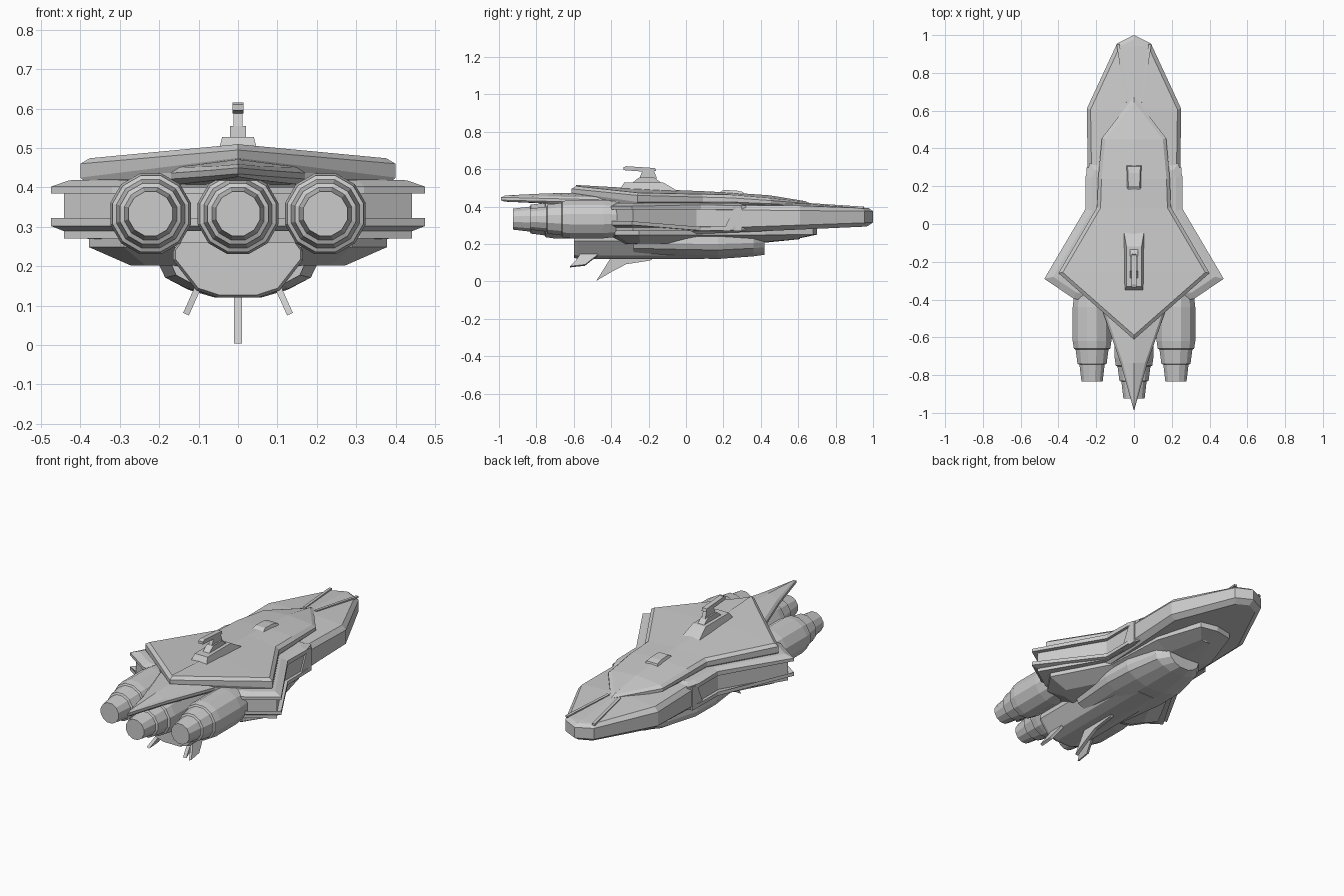
import bpy, bmesh, math
from mathutils import Vector

if "Cube" in bpy.data.objects:
    bpy.data.objects.remove(bpy.data.objects["Cube"])


def finish(name, bm):
    bmesh.ops.remove_doubles(bm, verts=bm.verts, dist=1e-5)
    bmesh.ops.recalc_face_normals(bm, faces=bm.faces)
    me = bpy.data.meshes.new(name)
    bm.to_mesh(me)
    bm.free()
    ob = bpy.data.objects.new(name, me)
    bpy.context.collection.objects.link(ob)
    return ob


def skin(name, rows):
    """Skin a grid of half-side points and its mirror image across x = 0."""
    bm = bmesh.new()
    for s in (1, -1):
        g = [[bm.verts.new((s * x, y, z)) for x, y, z in r] for r in rows]
        for a, b in zip(g, g[1:]):
            for i in range(len(a) - 1):
                bm.faces.new((a[i], a[i + 1], b[i + 1], b[i]))
    return finish(name, bm)


def lerp(prof, t):
    p = sorted(prof)
    if t <= p[0][0]:
        return p[0][1]
    for (a, za), (b, zb) in zip(p, p[1:]):
        if t <= b:
            return za + (zb - za) * (t - a) / (b - a)
    return p[-1][1]


def inset(pts, d):
    """Mitred inset of a half plan outline running from nose to tail."""
    full = [(-pts[1][0], pts[1][1])] + pts + [(-pts[-2][0], pts[-2][1])]
    out = []
    for a, p, b in zip(full, full[1:], full[2:]):
        a, p, b = Vector(a), Vector(p), Vector(b)
        e, f = (p - a).normalized(), (b - p).normalized()
        n, m = Vector((e.y, -e.x)), Vector((f.y, -f.x))
        k = n + m
        out.append(p + k * (d / max(1 + n.dot(m), 0.35)))
    return [(max(q.x, 0), q.y) for q in out]


def plate(name, outline, rows):
    """rows: (inset, [(y, z), ...], x scale); x scale 0 is the centre line."""
    return skin(name, [[(x * sx, y, lerp(prof, y)) for x, y in inset(outline, d)]
                       for d, prof, sx in rows])


def prism(name, prof, w, w_top=None):
    """Side profile in (y, z), given thickness in x, optional narrower top."""
    zs = [z for _, z in prof]
    lo, hi = min(zs), max(zs)
    wt = w if w_top is None else w_top
    bm = bmesh.new()
    side = [[bm.verts.new((s * (w + (wt - w) * (z - lo) / (hi - lo)), y, z))
             for y, z in prof] for s in (1, -1)]
    for v in side:
        bm.faces.new(v)
    n = len(prof)
    for i in range(n):
        j = (i + 1) % n
        bm.faces.new((side[0][i], side[0][j], side[1][j], side[1][i]))
    return finish(name, bm)


def lathe(name, prof, x, z, n=12):
    """Turned part around y, profile in (y, r)."""
    bm = bmesh.new()
    rings = [[bm.verts.new((x + r * math.sin((i + .5) * math.tau / n), y,
                            z + r * math.cos((i + .5) * math.tau / n)))
              for i in range(n)] for y, r in prof]
    for a, b in zip(rings, rings[1:]):
        for i in range(n):
            j = (i + 1) % n
            bm.faces.new((a[i], a[j], b[j], b[i]))
    bm.faces.new(rings[0])
    bm.faces.new(rings[-1])
    return finish(name, bm)


# Forward hull
plate("nose_hull", [(0, 1), (.09, .955), (.25, .61), (.245, .3), (.24, -.05), (0, -.1)], [
    (.03, [(0, .25), (1, .295)], 0),
    (.03, [(0, .25), (1, .295)], 1),
    (0, [(0, .28), (1, .315)], 1),
    (0, [(0, .385), (1, .375)], 1),
    (.02, [(0, .41), (.6, .405), (1, .39)], 1),
    (.02, [(0, .42), (.65, .42), (1, .39)], 0)])

# Raised ribs on the nose
for s in (1, -1):
    rib = prism("nose_rib", [(0, .0), (.31, .0), (.31, .01), (0, .018)], .008)
    rib.location = (s * .035, .645, .402)
    rib.rotation_euler = (-.04, 0, -s * .16)

# Wing section: recessed core between an upper and a lower plate
wing = [(0, .33), (.235, .32), (.257, .25), (.257, .08), (.475, -.29), (.32, -.395), (0, -.47)]
plate("wing_core", wing, [(.025, [(0, .27)], 0), (.025, [(0, .27)], 1),
                          (.025, [(0, .40)], 1), (.025, [(0, .41)], 0)])
plate("wing_upper_plate", wing, [
    (.03, [(0, .385)], 0), (.03, [(0, .385)], 1), (0, [(0, .385)], 1),
    (0, [(-.29, .402), (.1, .41), (.3, .405)], 1),
    (.035, [(0, .418)], 1), (.035, [(0, .43)], 0)])
plate("wing_lower_plate", wing, [
    (.06, [(0, .255)], 0), (.06, [(0, .27)], 1),
    (0, [(-.29, .302), (.1, .27), (.3, .275)], 1),
    (0, [(-.29, .322), (.1, .29), (.3, .295)], 1),
    (.03, [(0, .295)], 1), (.03, [(0, .295)], 0)])
# Upright frame at the front of each recess
for s in (1, -1):
    post = prism("recess_post", [(.2, .27), (.3, .27), (.3, .4), (.26, .4)], .012)
    post.location.x = s * .24

# Lower keel plate
plate("keel_plate", [(0, .7), (.1, .68), (.19, .42), (.21, .06), (.378, -.25), (.29, -.38), (0, -.46)], [
    (.09, [(.7, .235), (.4, .205), (-.4, .2)], 0),
    (.09, [(.7, .24), (.4, .21), (-.4, .2)], 1),
    (0, [(.7, .25), (0, .248)], 1),
    (0, [(0, .29)], 1), (0, [(0, .29)], 0)])


# Belly pods
def pod(name, half, stations):
    rows = [[(x * sx, y, .26 + (z - .26) * sz) for x, z in half]
            for y, sx, sz in stations]
    flat = lambda r: [(0, y, z) for _, y, z in r]
    return skin(name, [flat(rows[0])] + rows + [flat(rows[-1])])


pod("belly_pod", [(0, .12), (.05, .12), (.105, .138), (.165, .215), (.165, .24), (.15, .26), (0, .26)],
    [(-.6, .96, .95), (-.58, 1, 1), (.1, 1, 1)])
pod("belly_pod_front", [(0, .12), (.06, .12), (.13, .14), (.185, .168), (.2, .2), (.19, .26), (0, .26)],
    [(-.28, .85, .9), (0, 1, .97), (.17, .97, 1), (.36, .75, .9), (.42, .5, .84)])

# Upper deck with a raised centre ridge
plate("upper_deck", [(0, .675), (.17, .455), (.19, .24), (.195, .09), (.4, -.26), (0, -.612)], [
    (.02, [(0, .40)], 0), (.02, [(0, .40)], 1),
    (0, [(.67, .402), (.3, .425), (-.26, .425), (-.61, .475)], 1),
    (0, [(.67, .415), (.3, .445), (-.26, .46), (-.61, .495)], 1),
    (.018, [(.67, .422), (.3, .462), (-.26, .474), (-.61, .512)], 1),
    (.018, [(.67, .424), (.45, .46), (.2, .478), (-.26, .497), (-.61, .517)], 0)])

# Tail spike
plate("tail_spike", [(0, -.25), (.27, -.36), (.17, -.45), (.07, -.74), (0, -.99)], [
    (.012, [(-1, .428), (-.4, .40)], 0), (.012, [(-1, .428), (-.4, .405)], 1),
    (0, [(-1, .435), (-.4, .42)], 1), (0, [(-1, .45), (-.4, .435)], 1),
    (.012, [(-1, .456), (-.4, .45)], 1), (.012, [(-1, .458), (-.6, .478), (-.3, .47)], 0)])

# Canopy blister
pod_top = [(.17, .47), (.2, .489), (.27, .486), (.305, .478), (.312, .46)]
prism("canopy", pod_top, .042, .03)

# Engines
for x, dy, name in ((.222, 0, "engine_right"), (-.222, 0, "engine_left"), (0, -.09, "engine_centre")):
    lathe(name, [(-.28, .085), (-.39, .1), (-.44, .106), (-.62 + dy, .106), (-.66 + dy, .1),
                 (-.665 + dy, .09), (-.74 + dy, .08), (-.745 + dy, .069),
                 (-.835 + dy, .058)], x, .333)

# Dorsal mast: base, block, stalk and head
prism("mast_base", [(-.03, .475), (-.12, .528), (-.33, .528), (-.365, .475)], .055, .04)
prism("mast_block", [(-.13, .525), (-.17, .556), (-.25, .556), (-.29, .525)], .02)
prism("mast_stalk", [(-.155, .55), (-.175, .6), (-.23, .6), (-.25, .55)], .011)
prism("mast_head", [(-.16, .59), (-.165, .606), (-.32, .616), (-.335, .61), (-.335, .595), (-.24, .588)], .014)

# Belly fins
prism("centre_fin", [(-.17, .13), (-.19, .112), (-.32, .092), (-.4, .05), (-.48, .003),
                     (-.45, .05), (-.4, .13)], .01)
for s in (1, -1):
    fin = prism("side_fin", [(-.44, .09), (-.47, .07), (-.54, .01), (-.62, 0),
                             (-.585, .04), (-.555, .09)], .008)
    fin.location = (s * .132, 0, .078)
    fin.rotation_euler.y = -s * .42
